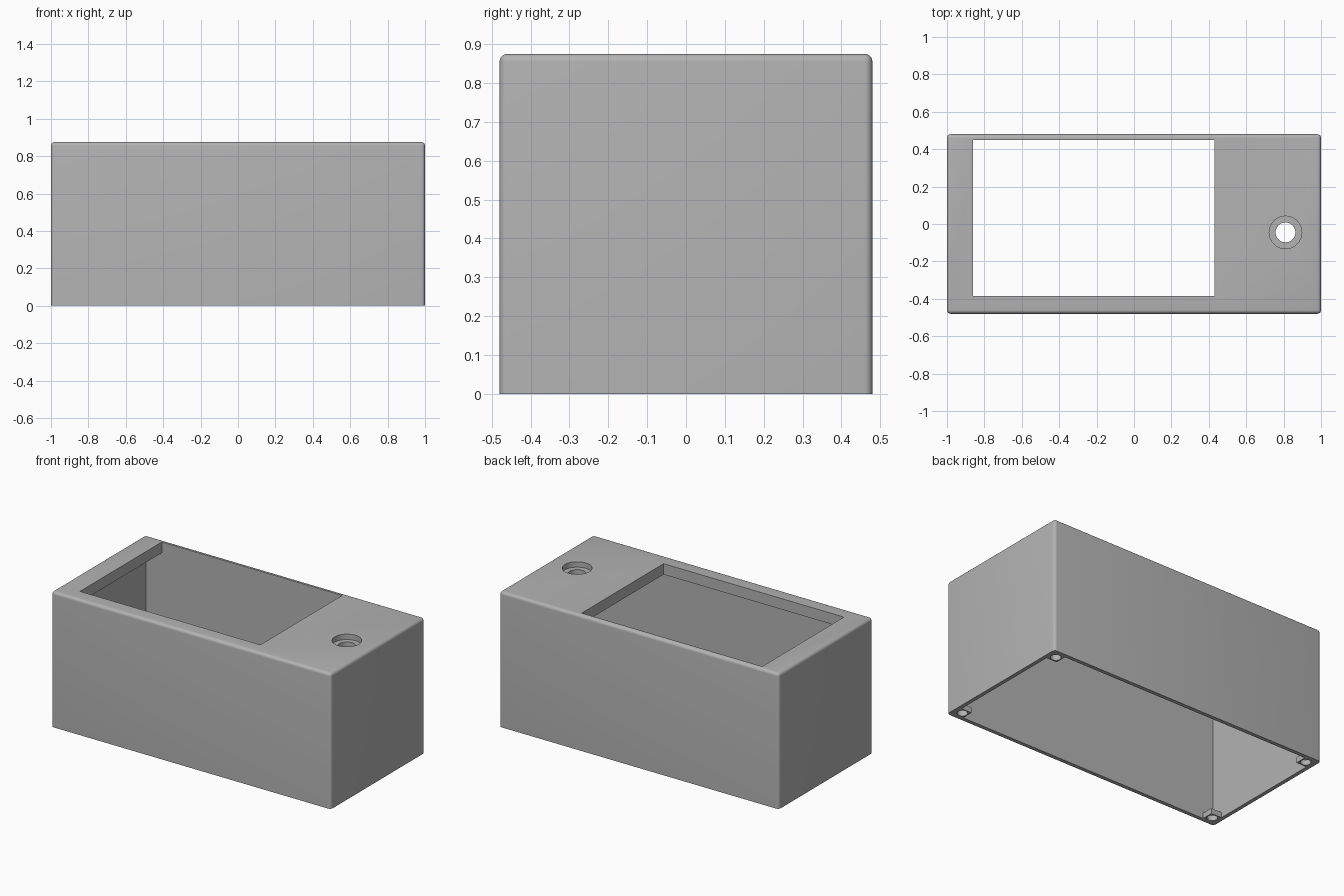
import bpy
import bmesh
from mathutils import Matrix, Vector

old = bpy.data.objects.get("Cube")
if old:
    bpy.data.objects.remove(old, do_unlink=True)

HX, HY, H = 1.0, 0.48, 0.875   # half length, half depth, height
WALL, TOP = 0.025, 0.07        # side and top thickness
PAD, PAD_H = 0.075, 0.035      # corner screw pads

grey = bpy.data.materials.new("plain_grey")
grey.use_nodes = True
colour = (0.45, 0.45, 0.45, 1)
grey.diffuse_color = colour
grey.node_tree.nodes["Principled BSDF"].inputs["Base Color"].default_value = colour


def finish(name, bm):
    mesh = bpy.data.meshes.new(name)
    bmesh.ops.recalc_face_normals(bm, faces=bm.faces)
    bm.to_mesh(mesh)
    bm.free()
    mesh.materials.append(grey)
    ob = bpy.data.objects.new(name, mesh)
    bpy.context.collection.objects.link(ob)
    return ob


def box(name, lo, hi, radius=0):
    lo, hi = Vector(lo), Vector(hi)
    bm = bmesh.new()
    bmesh.ops.create_cube(bm, size=1)
    bmesh.ops.scale(bm, vec=hi - lo, verts=bm.verts)
    bmesh.ops.translate(bm, vec=(lo + hi) / 2, verts=bm.verts)
    if radius:
        # round every edge except those around the open underside
        edges = [e for e in bm.edges if max(v.co.z for v in e.verts) > lo.z + 0.01]
        bmesh.ops.bevel(bm, geom=edges, offset=radius, segments=5,
                        profile=0.5, affect='EDGES')
    return finish(name, bm)


def cylinder(name, x, y, z0, z1, r):
    bm = bmesh.new()
    bmesh.ops.create_cone(bm, cap_ends=True, segments=48, radius1=r, radius2=r,
                          depth=z1 - z0,
                          matrix=Matrix.Translation((x, y, (z0 + z1) / 2)))
    return finish(name, bm)


def cut(ob, cutter):
    cutter.hide_render = True
    mod = ob.modifiers.new("cut", 'BOOLEAN')
    mod.operation = 'DIFFERENCE'
    mod.solver = 'EXACT'
    mod.object = cutter
    select(ob)
    bpy.ops.object.modifier_apply(modifier=mod.name)
    bpy.data.objects.remove(cutter, do_unlink=True)


def select(ob):
    bpy.ops.object.select_all(action='DESELECT')
    ob.select_set(True)
    bpy.context.view_layer.objects.active = ob


def smooth(ob):
    select(ob)
    bpy.ops.object.shade_smooth_by_angle(angle=0.6)


# Hollow shell with rounded corners, open underneath
shell = box("enclosure_shell", (-HX, -HY, 0), (HX, HY, H), radius=0.02)
cut(shell, box("cavity", (WALL - HX, WALL - HY, -0.1), (HX - WALL, HY - WALL, H - TOP)))

# Large window in the top
cut(shell, box("window", (-0.86, -0.385, H - 0.2), (0.43, 0.45, H + 0.1)))

# Stepped round hole beside the window
cut(shell, cylinder("through_hole", 0.81, -0.045, H - 0.2, H + 0.1, 0.053))
cut(shell, cylinder("hole_recess", 0.81, -0.045, H - 0.035, H + 0.1, 0.087))
smooth(shell)

# Screw pads in the four bottom corners
for sx, side in ((-1, "right"), (1, "left")):
    for sy, end in ((-1, "front"), (1, "back")):
        x, y = sx * (HX - WALL), sy * (HY - WALL)
        xs, ys = sorted((x, x - sx * PAD)), sorted((y, y - sy * PAD))
        pad = box(f"screw_pad_{end}_{side}", (xs[0], ys[0], 0), (xs[1], ys[1], PAD_H))
        cut(pad, cylinder("screw_hole", sum(xs) / 2, sum(ys) / 2, -0.1, 0.1, 0.031))
        smooth(pad)
